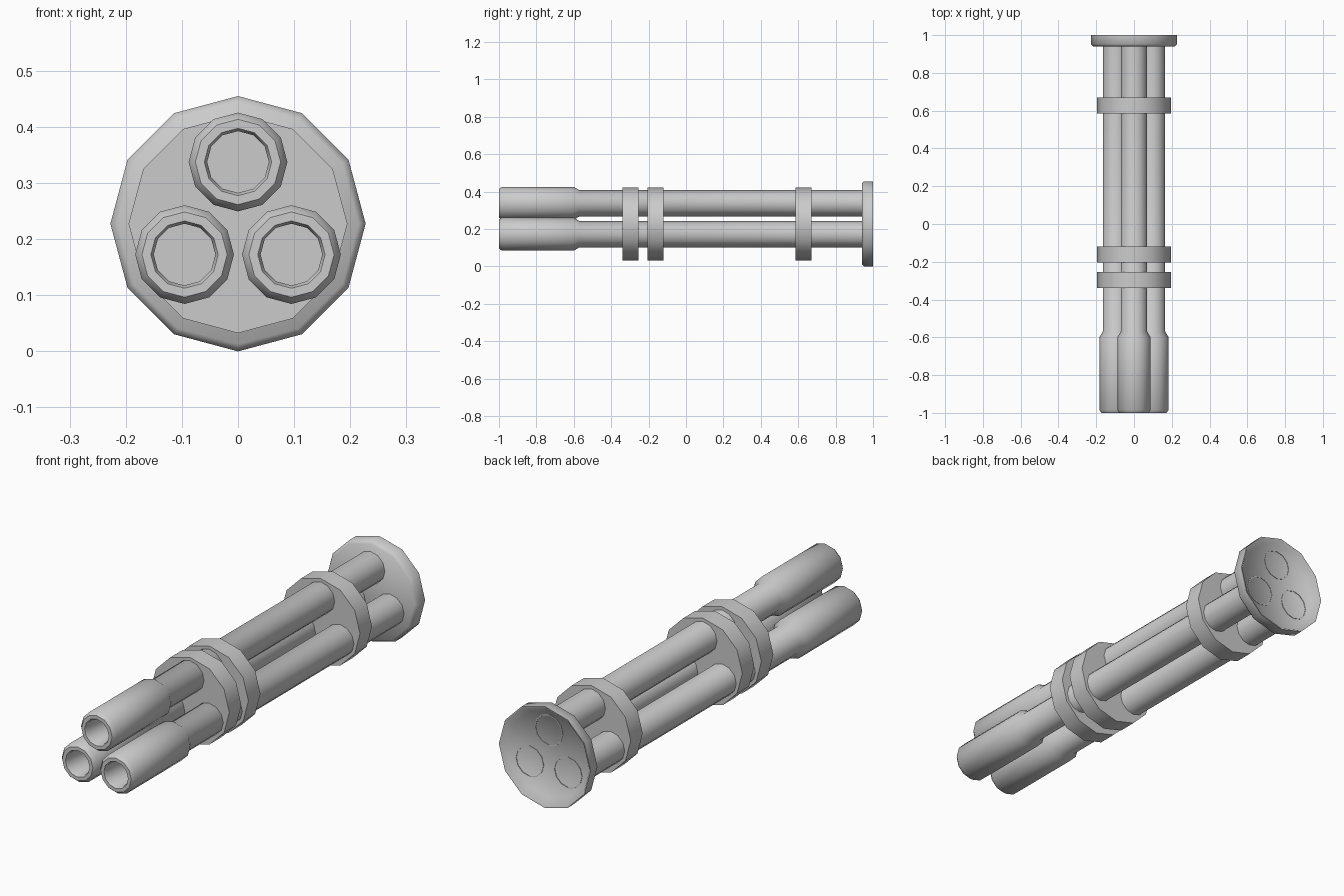
import bpy, bmesh, math

if "Cube" in bpy.data.objects:
    bpy.data.objects.remove(bpy.data.objects["Cube"])

CZ = 0.2275   # height of the cluster axis
SIDES = 12


def lathe(name, profile, x=0.0, z=CZ, fix_normals=True):
    """Revolve (y, radius) points around a y-parallel axis."""
    bm = bmesh.new()
    rings = []
    for y, r in profile:
        if r == 0:
            rings.append([bm.verts.new((0, y, 0))])
        else:
            rings.append([bm.verts.new((r * math.sin(2 * math.pi * i / SIDES), y,
                                        r * math.cos(2 * math.pi * i / SIDES)))
                          for i in range(SIDES)])
    for a, b in zip(rings, rings[1:]):
        for i in range(SIDES):
            j = (i + 1) % SIDES
            if len(a) == 1:
                bm.faces.new((a[0], b[j], b[i]))
            elif len(b) == 1:
                bm.faces.new((a[i], a[j], b[0]))
            else:
                bm.faces.new((a[i], a[j], b[j], b[i]))
    bmesh.ops.recalc_face_normals(bm, faces=bm.faces)
    mesh = bpy.data.meshes.new(name)
    bm.to_mesh(mesh)
    bm.free()
    ob = bpy.data.objects.new(name, mesh)
    ob.location = (x, 0, z)
    bpy.context.collection.objects.link(ob)
    bpy.ops.object.select_all(action='DESELECT')
    ob.select_set(True)
    bpy.context.view_layer.objects.active = ob
    bpy.ops.object.shade_smooth_by_angle(angle=math.radians(50))
    return ob


# Three barrels with thick bored muzzles and shallow rear sockets
barrel = [(-0.85, 0), (-0.85, 0.055), (-0.99, 0.055), (-1.0, 0.06), (-1.0, 0.076),
          (-0.985, 0.088), (-0.6, 0.088), (-0.57, 0.07), (0.972, 0.07),
          (0.972, 0.066), (0.96, 0.066), (0.96, 0)]
for k in range(3):
    a = math.radians(90 + 120 * k)
    lathe(f"barrel_{k + 1}", barrel, 0.11 * math.cos(a), CZ + 0.11 * math.sin(a))

# Clamp rings holding the barrels together
for k, (y0, y1) in enumerate([(-0.34, -0.255), (-0.205, -0.12), (0.585, 0.67)]):
    lathe(f"clamp_ring_{k + 1}", [(y0, 0), (y0, 0.195), (y1, 0.195), (y1, 0)])

# Rear flange, dished on its back side
lathe("rear_flange", [(0.94, 0), (0.94, 0.215), (0.952, 0.2275), (1.0, 0.2275),
                      (1.0, 0.222), (0.97, 0.195), (0.97, 0)])
